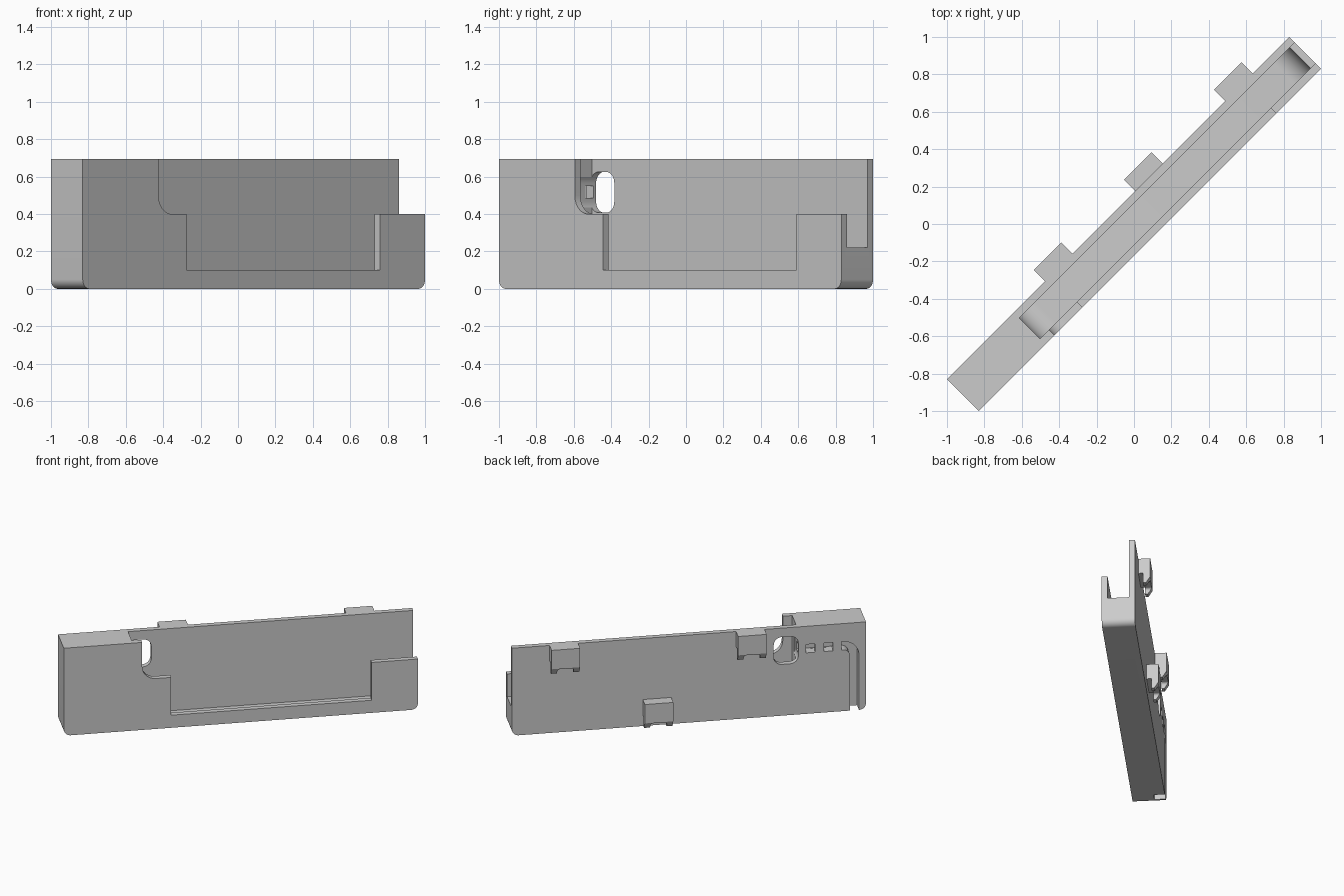
import bpy, bmesh, math
from mathutils import Matrix

cube = bpy.data.objects.get("Cube")
if cube:
    bpy.data.objects.remove(cube, do_unlink=True)

grey = bpy.data.materials.new("light_grey")
grey.use_nodes = True
GREY = (0.6, 0.6, 0.6, 1)
grey.diffuse_color = GREY
grey.node_tree.nodes["Principled BSDF"].inputs["Base Color"].default_value = GREY

# Local frame: x along the length, y towards the back, z up
TURN = Matrix.Rotation(math.radians(45), 4, 'Z')
L, W, H = 1.294, 0.12, 0.695
INNER = 0.078


def arc(cx, cz, r, start, end, steps=10):
    """Points on an arc, angles in degrees."""
    out = []
    for i in range(steps + 1):
        a = math.radians(start + (end - start) * i / steps)
        out.append((cx + r * math.cos(a), cz + r * math.sin(a)))
    return out


def solid(name, points, lo, hi, place):
    """Extrude a profile between lo and hi; place maps (a, b, depth) to xyz."""
    bm = bmesh.new()
    near = [bm.verts.new(place(a, b, lo)) for a, b in points]
    far = [bm.verts.new(place(a, b, hi)) for a, b in points]
    n = len(points)
    bm.faces.new(near)
    bm.faces.new(far[::-1])
    for i in range(n):
        j = (i + 1) % n
        bm.faces.new((near[j], near[i], far[i], far[j]))
    bmesh.ops.recalc_face_normals(bm, faces=bm.faces)
    mesh = bpy.data.meshes.new(name)
    bm.to_mesh(mesh)
    bm.free()
    mesh.materials.append(grey)
    obj = bpy.data.objects.new(name, mesh)
    bpy.context.collection.objects.link(obj)
    return obj


def side(name, points, lo, hi):
    return solid(name, points, lo, hi, lambda a, b, d: (a, d, b))


def across(name, points, lo, hi):
    return solid(name, points, lo, hi, lambda a, b, d: (d, a, b))


def rect(a0, a1, b0, b1):
    return [(a0, b0), (a1, b0), (a1, b1), (a0, b1)]


def round_rect(a0, a1, b0, b1, r):
    return (arc(a0 + r, b0 + r, r, 180, 270, 6) + arc(a1 - r, b0 + r, r, 270, 360, 6)
            + arc(a1 - r, b1 - r, r, 0, 90, 6) + arc(a0 + r, b1 - r, r, 90, 180, 6))


def cut(target, cutter):
    """Subtract the cutter and throw it away."""
    mod = target.modifiers.new("cut", 'BOOLEAN')
    mod.operation = 'DIFFERENCE'
    mod.solver = 'EXACT'
    mod.object = cutter
    bpy.context.view_layer.objects.active = target
    bpy.ops.object.modifier_apply(modifier=mod.name)
    bpy.data.objects.remove(cutter, do_unlink=True)


def finish(obj):
    obj.data.transform(TURN)
    bpy.ops.object.select_all(action='DESELECT')
    obj.select_set(True)
    bpy.context.view_layer.objects.active = obj
    bpy.ops.object.shade_smooth_by_angle(angle=math.radians(30))


# Holder body with rounded lower ends
R = 0.05
body = side("holder_body", arc(-L + R, R, R, 180, 270) + arc(L - R, R, R, 270, 360)
            + [(L, H), (-L, H)], -W, W)

# Long pocket, open at the top and above the low end wall
R = 0.12
floor, left, right = 0.042, -0.79, 1.256
pocket = ([(left, 0.8)] + arc(left + R, floor + R, R, 180, 270)
          + arc(right - R, floor + R, R, 270, 360)
          + [(right, 0.22), (1.4, 0.22), (1.4, 0.8)])
cut(body, side("pocket_cutter", pocket, -INNER, INNER))

# Stepped opening in the front wall
R = 0.1
opening = ([(-0.721, 0.8)] + arc(-0.721 + R, 0.4 + R, R, 180, 270)
           + [(-0.509, 0.4), (-0.509, 0.1), (0.955, 0.1), (0.955, 0.4), (1.4, 0.4), (1.4, 0.8)])
cut(body, side("opening_cutter", opening, -0.2, -0.06))

# Rounded plug hole in the back wall
cut(body, side("plug_hole_cutter", round_rect(-0.8, -0.62, 0.407, 0.625, 0.06), -0.01, 0.2))

# Cable tunnel, its small windows and the open groove down to the base
cut(body, across("tunnel_cutter", rect(0.04, 0.1, 0.485, 0.55), -1.12, -0.75))
for x in (-0.89, -1.02):
    cut(body, side("window_cutter", rect(x - 0.033, x + 0.033, 0.484, 0.551), 0.05, 0.2))
cx, cz = -1.127, 0.436
groove = ([(-1.115, 0.552)] + arc(cx, cz, 0.116, 90, 180) + [(cx - 0.116, -0.1), (cx - 0.05, -0.1)]
          + arc(cx, cz, 0.05, 180, 90) + [(-1.115, 0.486)])
cut(body, side("groove_cutter", groove, 0.039, 0.2))
finish(body)

# Hooked clips on the back, each with two tapered legs
for name, x, top in (("clip_right", -0.449, H), ("clip_middle", 0.233, 0.21), ("clip_left", 0.914, H)):
    profile = [(W - 0.01, top), (0.206, top), (0.206, top - 0.15), (0.175, top - 0.2),
               (0.155, top - 0.2), (0.155, top - 0.12), (W - 0.01, top - 0.12)]
    clip = across(name, profile, x - 0.104, x + 0.104)
    notch = ([(x - 0.06, top - 0.3)] + arc(x - 0.04, top - 0.175, 0.02, 180, 90, 5)
             + arc(x + 0.04, top - 0.175, 0.02, 90, 0, 5) + [(x + 0.06, top - 0.3)])
    cut(clip, side("notch_cutter", notch, 0.13, 0.3))
    finish(clip)
